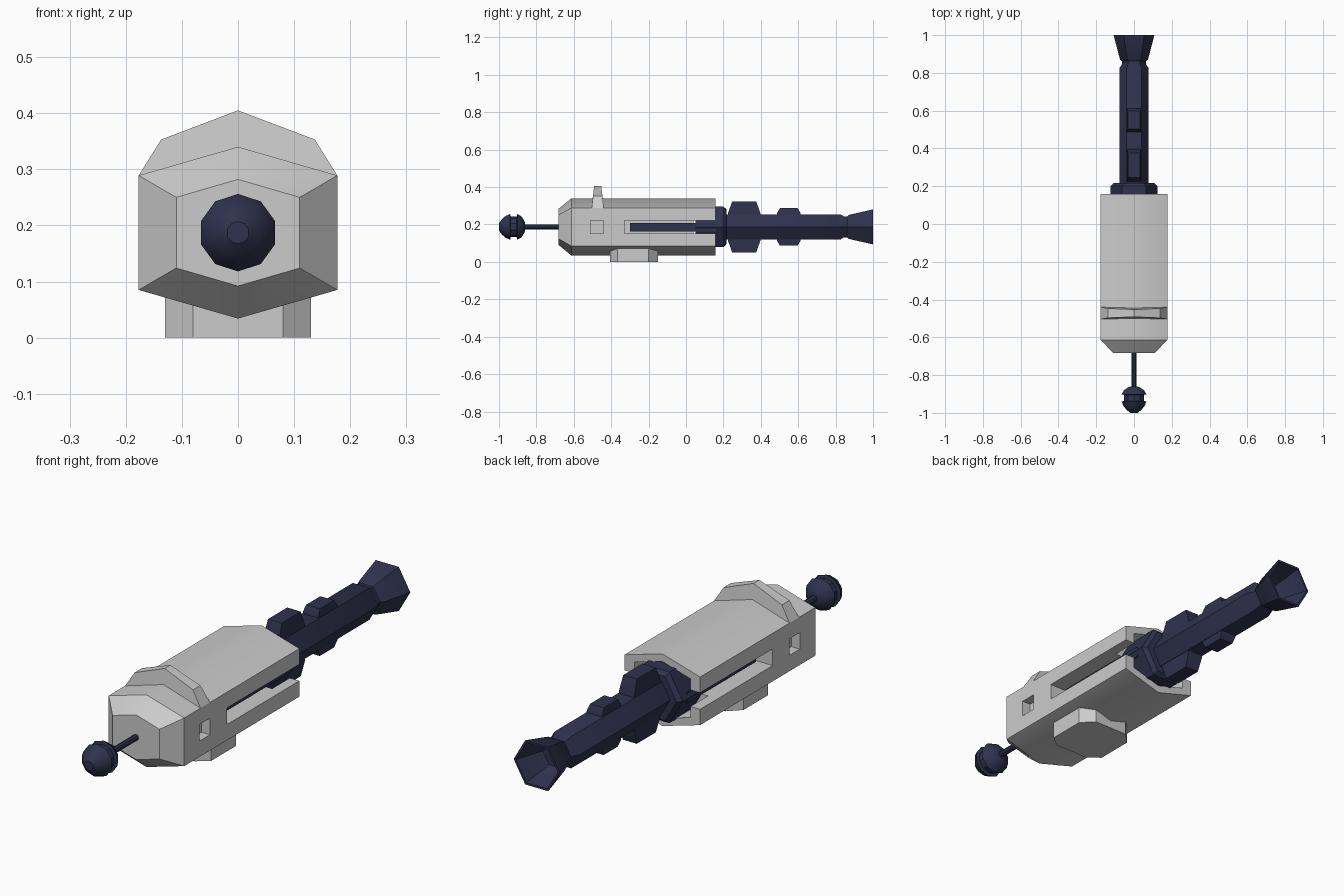
import bpy, bmesh, math

if "Cube" in bpy.data.objects:
    bpy.data.objects.remove(bpy.data.objects["Cube"])

CZ = 0.187  # height of the long axis

dark = bpy.data.materials.new("dark_blue")
dark.diffuse_color = (0.028, 0.032, 0.075, 1)
dark.use_nodes = True
dark.node_tree.nodes["Principled BSDF"].inputs["Base Color"].default_value = dark.diffuse_color


def loft(name, rings, mat=None):
    """Skin equal-length rings of 3D points and cap both ends."""
    bm = bmesh.new()
    vs = [[bm.verts.new(p) for p in ring] for ring in rings]
    n = len(vs[0])
    for a, b in zip(vs, vs[1:]):
        for i in range(n):
            j = (i + 1) % n
            bm.faces.new((a[i], a[j], b[j], b[i]))
    bm.faces.new(vs[0])
    bm.faces.new(vs[-1])
    bmesh.ops.recalc_face_normals(bm, faces=bm.faces)
    me = bpy.data.meshes.new(name)
    bm.to_mesh(me)
    bm.free()
    ob = bpy.data.objects.new(name, me)
    bpy.context.collection.objects.link(ob)
    if mat:
        me.materials.append(mat)
    smooth(ob)
    return ob


def activate(ob):
    bpy.ops.object.select_all(action='DESELECT')
    ob.select_set(True)
    bpy.context.view_layer.objects.active = ob


def smooth(ob):
    activate(ob)
    bpy.ops.object.shade_smooth_by_angle(angle=math.radians(35))


def hexa(y, w, side, apex):
    """Hexagon with upright sides and points at top and bottom."""
    pts = [(0, apex), (w, side), (w, -side), (0, -apex), (-w, -side), (-w, side)]
    return [(x, y, CZ + z) for x, z in pts]


def turned(name, profile, n, phase=0.0, mat=dark):
    """n-sided turned part along y from (y, radius) pairs."""
    return loft(name, [[(r * math.cos(phase + math.tau * i / n), y,
                         CZ + r * math.sin(phase + math.tau * i / n))
                        for i in range(n)] for y, r in profile], mat)


def rect(a0, a1, b0, b1):
    return [(a0, b0), (a1, b0), (a1, b1), (a0, b1)]


def cut(ob, cutter):
    m = ob.modifiers.new("cut", 'BOOLEAN')
    m.operation = 'DIFFERENCE'
    m.solver = 'EXACT'
    m.object = cutter
    activate(ob)
    bpy.ops.object.modifier_apply(modifier=m.name)
    bpy.data.objects.remove(cutter, do_unlink=True)


# Hull with tapered nose
hull = loft("hull", [hexa(-0.683, 0.11, 0.063, 0.095),
                     hexa(-0.613, 0.177, 0.102, 0.153),
                     hexa(0.158, 0.177, 0.102, 0.153)])

# Rear recess, side slots and small square windows
cut(hull, loft("recess_cutter", [hexa(0.04, 0.132, 0.082, 0.12),
                                 hexa(0.3, 0.132, 0.082, 0.12)]))
for s in (-1, 1):
    for y0, y1, depth in ((-0.328, 0.3, 0.08), (-0.51, -0.44, 0.04)):
        ring = rect(y0, y1, CZ - 0.035, CZ + 0.035)
        cut(hull, loft("slot_cutter", [[(s * x, y, z) for y, z in ring]
                                       for x in (0.177 - depth, 0.25)]))
smooth(hull)

# Dark rails lying in the side slots
for s, side in ((-1, "left"), (1, "right")):
    ring = rect(-0.3, 0.16, CZ - 0.024, CZ + 0.022)
    loft(side + "_rail", [[(s * x, y, z) for y, z in ring]
                          for x in (0.06, 0.118)], dark)

# Raised band over the top of the hull, thinner towards its crest
outline = [(-0.177, 0.289, 0.032), (-0.137, 0.353, 0.025), (0, 0.405, 0.019),
           (0.137, 0.353, 0.025), (0.177, 0.289, 0.032), (0, 0.335, 0.028)]
loft("top_band", [[(x, -0.472 + s * d, z) for x, z, d in outline] for s in (-1, 1)])

# Eight-sided foot
plan = [(-0.08, -0.405), (0.08, -0.405), (0.13, -0.365), (0.13, -0.2),
        (0.08, -0.15), (-0.08, -0.15), (-0.13, -0.2), (-0.13, -0.365)]
loft("foot", [[(x, y, z) for x, y in plan] for z in (0, 0.08)])

# Front rod and grooved ball
turned("front_rod", [(-0.9, 0.013), (-0.67, 0.013)], 8)
turned("front_ball", [(-1.0, 0.02), (-0.985, 0.04), (-0.965, 0.058), (-0.94, 0.069),
                      (-0.937, 0.055), (-0.905, 0.055), (-0.902, 0.069),
                      (-0.88, 0.056), (-0.863, 0.03), (-0.86, 0.015)],
       10, math.pi / 2)

# Six-sided collar, barrel and flared hollow muzzle
turned("collar", [(0.05, 0.125), (0.2, 0.125), (0.217, 0.108)], 6)
turned("barrel", [(0.2, 0.078), (0.825, 0.078), (0.845, 0.064), (0.862, 0.064),
                  (0.87, 0.074), (1.0, 0.108), (1.0, 0.098),
                  (0.89, 0.064), (0.88, 0.055)], 6)

# Fins above and below the barrel
for label, y0, y1, inset, h in (("large", 0.225, 0.397, 0.022, 0.137),
                                ("small", 0.487, 0.612, 0.015, 0.1)):
    for s, place in ((-1, "lower"), (1, "upper")):
        rings = [(0.037, 0.0, 0.05), (0.037, 0.0, 0.075), (0.032, inset, h)]
        loft(f"{place}_{label}_fin",
             [[(x, y, CZ + s * z) for x, y in rect(-w, w, y0 + i, y1 - i)]
              for w, i, z in rings], dark)
